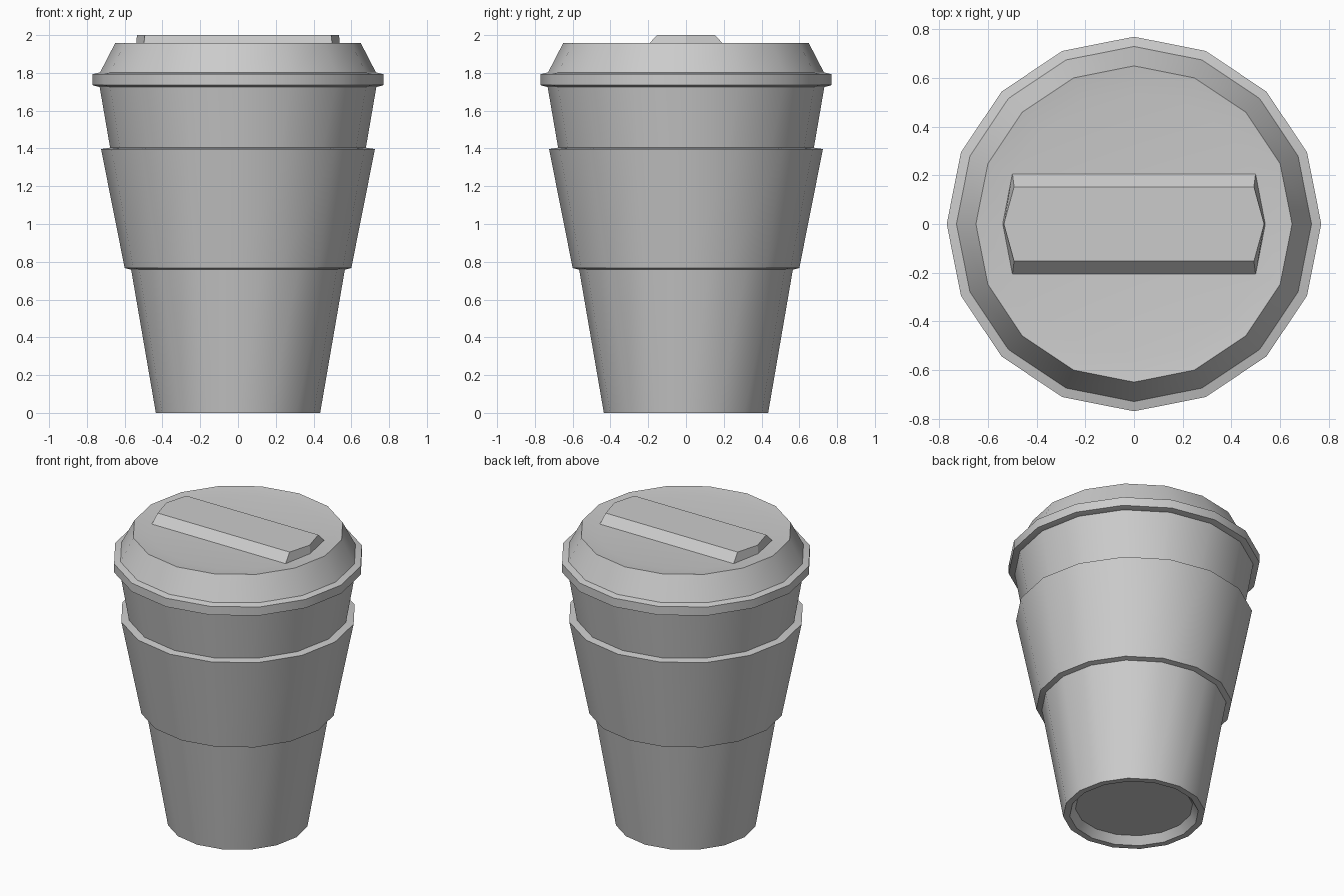
import bpy, bmesh, math

cube = bpy.data.objects.get("Cube")
if cube:
    bpy.data.objects.remove(cube, do_unlink=True)

SIDES = 16

grey = bpy.data.materials.new("plain_grey")
grey.use_nodes = True
colour = (0.6, 0.6, 0.6, 1)
grey.diffuse_color = colour
grey.node_tree.nodes["Principled BSDF"].inputs["Base Color"].default_value = colour


def finish(name, bm, smooth=True):
    """Turn a bmesh into a named, shaded object."""
    bmesh.ops.recalc_face_normals(bm, faces=bm.faces)
    mesh = bpy.data.meshes.new(name)
    bm.to_mesh(mesh)
    bm.free()
    mesh.materials.append(grey)
    obj = bpy.data.objects.new(name, mesh)
    bpy.context.collection.objects.link(obj)
    if smooth:
        bpy.ops.object.select_all(action='DESELECT')
        obj.select_set(True)
        bpy.context.view_layer.objects.active = obj
        bpy.ops.object.shade_smooth_by_angle(angle=math.radians(30))
    return obj


def lathe(name, profile, closed=False):
    """Revolve (radius, height) points; open profiles get end caps."""
    bm = bmesh.new()
    rings = []
    for r, z in profile:
        angles = [math.tau * i / SIDES for i in range(SIDES)]
        rings.append([bm.verts.new((r * math.cos(a), r * math.sin(a), z)) for a in angles])
    pairs = list(zip(rings, rings[1:]))
    if closed:
        pairs.append((rings[-1], rings[0]))
    else:
        bm.faces.new(rings[0])
        bm.faces.new(rings[-1])
    for low, high in pairs:
        for i in range(SIDES):
            j = (i + 1) % SIDES
            bm.faces.new((low[i], low[j], high[j], high[i]))
    return finish(name, bm)


# Tapered cup with a recessed base
lathe("cup", [(0.36, 0.05), (0.395, 0), (0.435, 0), (0.735, 1.74)])

# Grip band around the cup
lathe("sleeve", [(0.56, 0.757), (0.60, 0.767), (0.725, 1.397), (0.67, 1.405)], closed=True)

# Lid with a lip, sloping wall and shallow dished top
lathe("lid", [(0.725, 1.723), (0.77, 1.735), (0.77, 1.793), (0.73, 1.803),
              (0.65, 1.958), (0.54, 1.944)])

# Raised bar across the lid, with pointed ends and bevelled long sides
bm = bmesh.new()


def bar_ring(end, tip, half_width, z):
    outline = [(end, half_width), (-end, half_width), (-tip, 0),
               (-end, -half_width), (end, -half_width), (tip, 0)]
    return [bm.verts.new((x, y, z)) for x, y in outline]


base = bar_ring(0.50, 0.54, 0.208, 1.942)
top = bar_ring(0.493, 0.535, 0.153, 2.0)
bm.faces.new(base)
bm.faces.new(top)
for i in range(6):
    j = (i + 1) % 6
    bm.faces.new((base[i], base[j], top[j], top[i]))
finish("lid_bar", bm, smooth=False)
